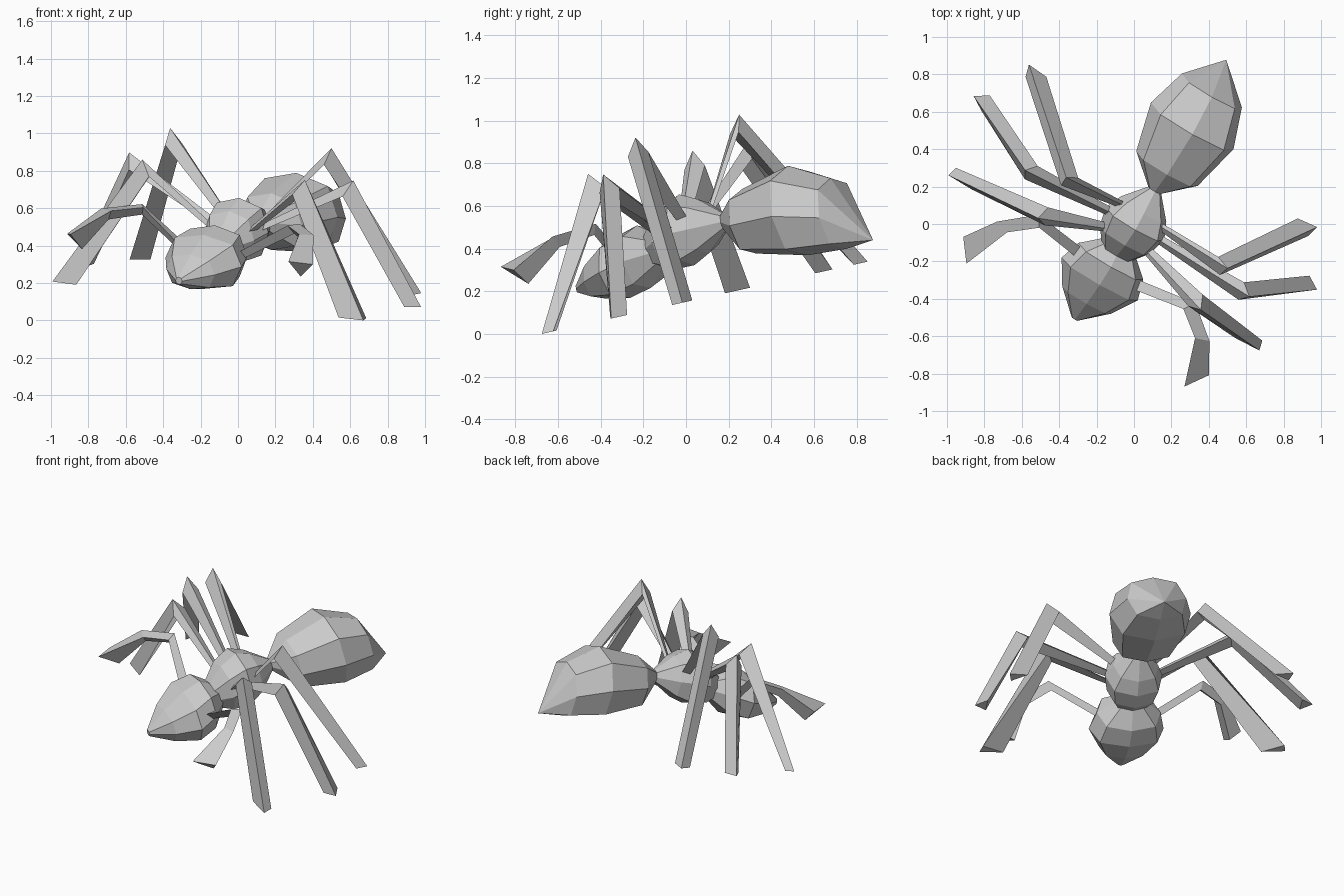
import bpy, bmesh, math
from mathutils import Matrix, Vector

if "Cube" in bpy.data.objects:
    bpy.data.objects.remove(bpy.data.objects["Cube"])

# The insect is built symmetric along its own y axis, then turned and tilted as a whole
POSE = (Matrix.Translation((0, 0, 0.15)) @ Matrix.Rotation(math.radians(12.5), 4, 'X')
        @ Matrix.Rotation(math.radians(-30), 4, 'Z') @ Matrix.Translation((-0.033, 0, 0)))


def loft(name, rings, mirror=False):
    """Skin a list of equal-sized vertex rings, cap the ends, optionally mirror."""
    bm = bmesh.new()
    vs = [[bm.verts.new(p) for p in ring] for ring in rings]
    n = len(rings[0])
    for a, b in zip(vs, vs[1:]):
        for i in range(n):
            j = (i + 1) % n
            bm.faces.new((a[i], a[j], b[j], b[i]))
    bm.faces.new(vs[0])
    bm.faces.new(vs[-1])
    bmesh.ops.remove_doubles(bm, verts=bm.verts, dist=0.0005)
    bmesh.ops.recalc_face_normals(bm, faces=bm.faces)
    me = bpy.data.meshes.new(name)
    bm.to_mesh(me)
    bm.free()
    ob = bpy.data.objects.new(name, me)
    bpy.context.collection.objects.link(ob)
    ob.matrix_world = POSE
    if mirror:
        ob.modifiers.new("Mirror", 'MIRROR').use_axis = (True, False, False)
    return ob


def body(name, profile):
    """Eight-sided body segment from (y, half width, bottom z, top z) stations."""
    rings = []
    for y, w, lo, hi in profile:
        c, h = (lo + hi) / 2, (hi - lo) / 2
        ring = []
        for i in range(8):
            a = math.tau * i / 8
            k = 1.08 if i % 2 else 1.0
            ring.append((w * k * math.cos(a), y, c + h * k * math.sin(a)))
        rings.append(ring)
    loft(name, rings)


# Body segments
body("head", [(-0.575, 0.02, 0.15, 0.19), (-0.45, 0.15, 0.10, 0.29),
              (-0.31, 0.235, 0.075, 0.37), (-0.19, 0.20, 0.10, 0.40),
              (-0.09, 0.09, 0.19, 0.33)])
body("thorax", [(-0.13, 0.09, 0.20, 0.36), (-0.04, 0.155, 0.16, 0.45),
                (0.07, 0.18, 0.16, 0.50), (0.16, 0.14, 0.20, 0.46),
                (0.285, 0.035, 0.295, 0.365)])
body("abdomen", [(0.275, 0.035, 0.295, 0.365), (0.41, 0.19, 0.15, 0.46),
                 (0.68, 0.255, 0.09, 0.52), (0.89, 0.185, 0.08, 0.42),
                 (1.043, 0.0, 0.093, 0.093)])


def triangle(apex, d, depth, half, drop):
    """Leg section: outer ridge point plus two points behind and below it."""
    apex, side = Vector(apex), Vector((-d.y, d.x, 0))
    back = apex - d * depth - Vector((0, 0, drop))
    return [apex, back + side * half, back - side * half]


# Legs: root, knee ridge, and foot triangle (ridge, rear, front) on the ground
LEGS = {
    "front_legs": ((0.10, -0.02, 0.35), (0.502, -0.097, 0.686),
                   ((0.96, -0.265), (0.946, -0.21), (0.81, -0.27))),
    "middle_legs": ((0.10, 0.06, 0.35), (0.692, 0.092, 0.668),
                    ((1.06, 0.178), (0.987, 0.224), (0.985, 0.13))),
    "rear_legs": ((0.08, 0.13, 0.36), (0.498, 0.194, 0.804),
                  ((0.89, 0.475), (0.776, 0.464), (0.872, 0.408))),
}
for name, (root, knee, foot) in LEGS.items():
    d = Vector((foot[0][0] - knee[0], foot[0][1] - knee[1], 0)).normalized()
    loft(name, [triangle(root, d, 0.01, 0.022, 0.035),
                triangle(knee, d, 0.045, 0.05, 0.08),
                [(x, y, 0) for x, y in foot]], mirror=True)


# Antennae: centre and offsets of the inner and outer upper edges and the underside
def section(c, inner, outer, under):
    return [Vector(c) + Vector(o) for o in (inner, outer, under)]


loft("antennae", [
    section((0.15, -0.235, 0.25), (0, -0.03, 0.015), (0, 0.03, 0.015), (0, 0, -0.03)),
    section((0.47, -0.155, 0.435), (-0.025, -0.03, 0.012), (0.015, 0.03, 0.015), (0, 0, -0.035)),
    section((0.62, -0.28, 0.415), (-0.04, -0.015, 0.02), (0.035, 0.01, 0.02), (-0.01, 0.01, -0.035)),
    section((0.702, -0.489, 0.304), (-0.029, -0.08, 0.045), (0.056, 0.033, 0.017), (-0.027, 0.047, -0.061)),
], mirror=True)
